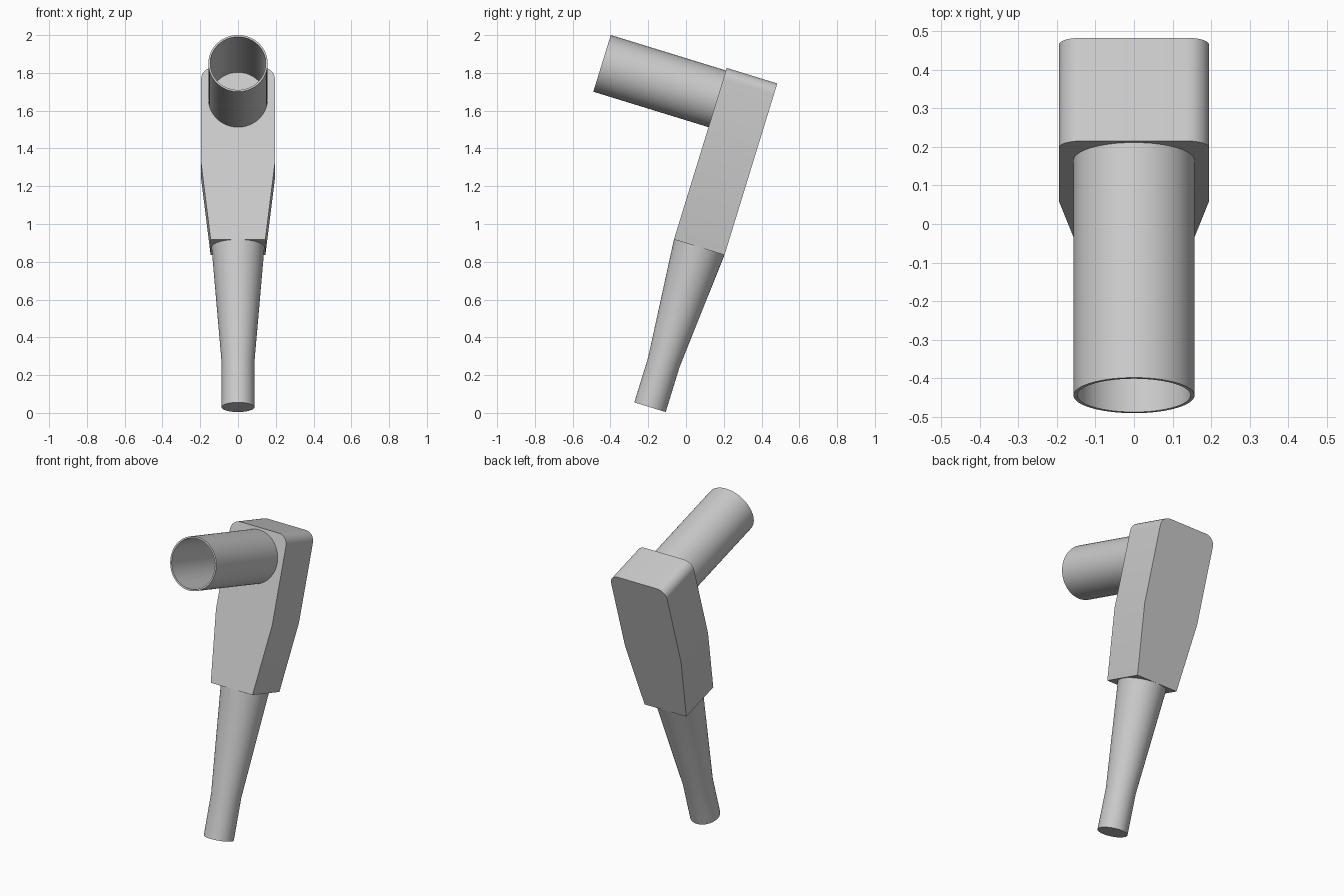
import bpy, bmesh, math
from mathutils import Matrix, Vector

cube = bpy.data.objects.get("Cube")
if cube:
    bpy.data.objects.remove(cube, do_unlink=True)

grey = bpy.data.materials.new("light grey")
grey.use_nodes = True
colour = (0.6, 0.6, 0.6, 1)
grey.diffuse_color = colour
grey.node_tree.nodes["Principled BSDF"].inputs["Base Color"].default_value = colour

# Everything is modelled upright around the base of the body, then tilted back
TILT = Matrix.Translation((0, 0.07, 0.877)) @ Matrix.Rotation(math.radians(-17.1), 4, 'X')
HALF_DEPTH = 0.14


def finish(name, bm, matrix=TILT):
    bmesh.ops.remove_doubles(bm, verts=bm.verts, dist=1e-5)
    bmesh.ops.recalc_face_normals(bm, faces=bm.faces)
    mesh = bpy.data.meshes.new(name)
    bm.to_mesh(mesh)
    bm.free()
    mesh.materials.append(grey)
    obj = bpy.data.objects.new(name, mesh)
    bpy.context.collection.objects.link(obj)
    obj.matrix_world = matrix
    bpy.ops.object.select_all(action='DESELECT')
    obj.select_set(True)
    bpy.context.view_layer.objects.active = obj
    bpy.ops.object.shade_smooth_by_angle(angle=math.radians(30))
    return obj


def lathe(name, profile, matrix=TILT, steps=64):
    """Revolve (radius, height) points about the local z axis."""
    bm = bmesh.new()
    verts = [bm.verts.new((r, 0, h)) for r, h in profile]
    edges = [bm.edges.new(pair) for pair in zip(verts, verts[1:])]
    bmesh.ops.spin(bm, geom=verts + edges, cent=(0, 0, 0), axis=(0, 0, 1),
                   angle=math.tau, steps=steps, use_duplicate=False)
    return finish(name, bm, matrix)


# Body: tapered slab with rounded top corners
RADIUS, WIDTH, TOP = 0.06, 0.195, 0.95
side = [(0.145, 0), (WIDTH, 0.42)]
for i in range(9):
    a = math.pi / 2 * i / 8
    side.append((WIDTH - RADIUS + RADIUS * math.cos(a), TOP - RADIUS + RADIUS * math.sin(a)))
outline = side + [(-x, z) for x, z in reversed(side)]
bm = bmesh.new()
front = bm.faces.new([bm.verts.new((x, -HALF_DEPTH, z)) for x, z in outline])
back = bmesh.ops.extrude_face_region(bm, geom=[front], use_keep_orig=True)
bmesh.ops.translate(bm, vec=Vector((0, 2 * HALF_DEPTH, 0)),
                    verts=[v for v in back["geom"] if isinstance(v, bmesh.types.BMVert)])
finish("body", bm)

# Handle: straight grip widening into the body
lathe("handle", [(0, -0.886), (0.087, -0.886), (0.087, -0.636), (HALF_DEPTH, 0), (0, 0)])

# Barrel: open tube standing out from the front of the body
forward = TILT @ Matrix.Translation((0, -HALF_DEPTH, 0.779)) @ Matrix.Rotation(math.pi / 2, 4, 'X')
OUTER, INNER, LENGTH = 0.157, 0.147, 0.638
lathe("barrel", [(OUTER, 0), (OUTER, LENGTH), (INNER, LENGTH), (INNER, 0), (OUTER, 0)], forward)
